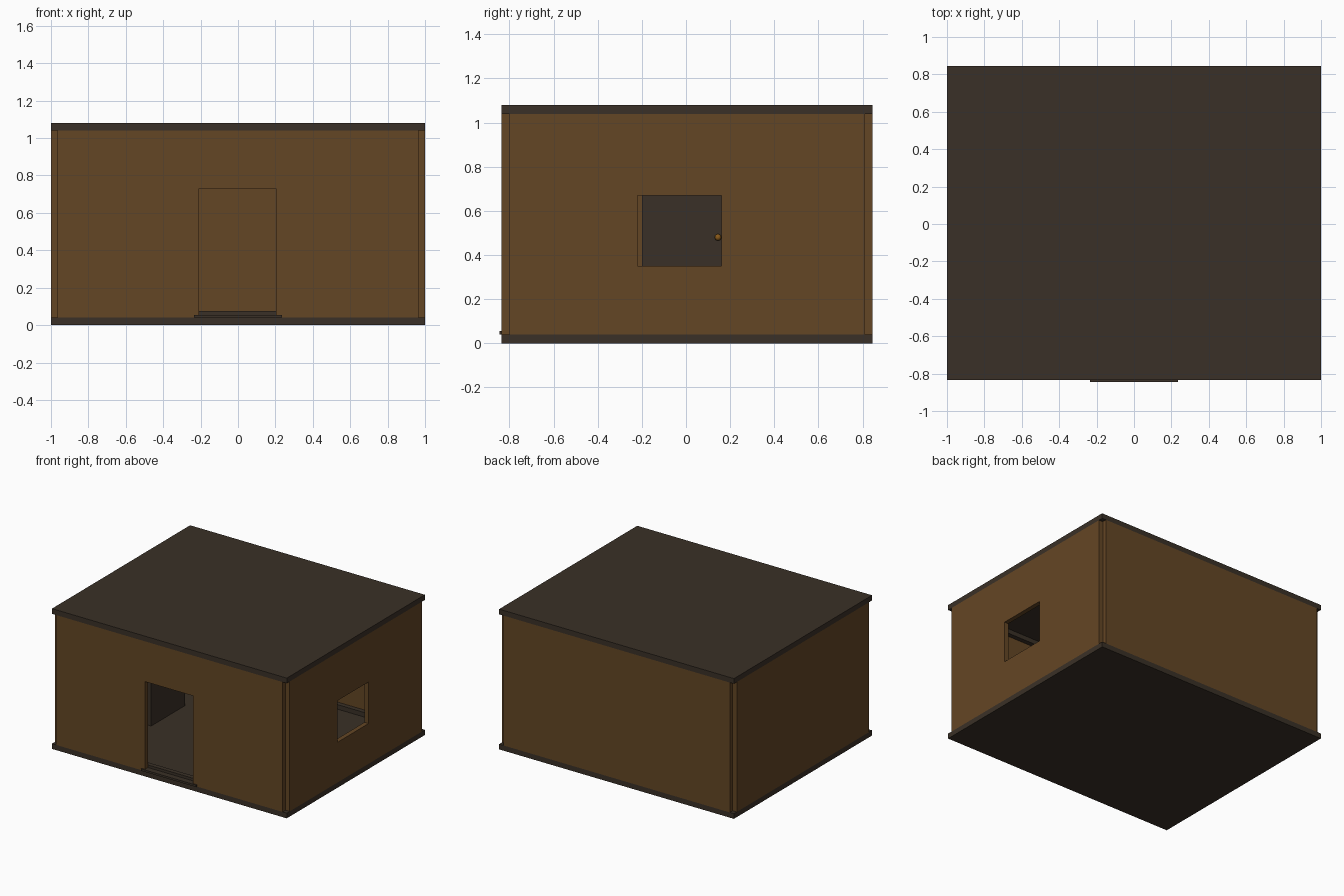
import bpy, bmesh
from mathutils import Vector

cube = bpy.data.objects.get("Cube")
if cube:
    bpy.data.objects.remove(cube, do_unlink=True)


def material(name, color):
    m = bpy.data.materials.new(name)
    m.use_nodes = True
    m.diffuse_color = (*color, 1)
    bsdf = next(n for n in m.node_tree.nodes if n.type == 'BSDF_PRINCIPLED')
    bsdf.inputs["Base Color"].default_value = (*color, 1)
    return m


BROWN = material("warm_brown_wood", (0.127, 0.061, 0.018))
DARK = material("dark_wood", (0.042, 0.030, 0.020))
BRASS = material("brass", (0.25, 0.10, 0.01))


def finish(bm, name, mat):
    bmesh.ops.recalc_face_normals(bm, faces=bm.faces)
    mesh = bpy.data.meshes.new(name)
    bm.to_mesh(mesh)
    bm.free()
    mesh.materials.append(mat)
    ob = bpy.data.objects.new(name, mesh)
    bpy.context.collection.objects.link(ob)
    return ob


def box(name, x, y, z, mat):
    """Box from (low, high) ranges on each axis."""
    bm = bmesh.new()
    bmesh.ops.create_cube(bm, size=1)
    for v in bm.verts:
        v.co = Vector([r[0] if c < 0 else r[1] for c, r in zip(v.co, (x, y, z))])
    return finish(bm, name, mat)


def open_wall(name, us, zs, holes, place, depth, mat):
    """Wall of grid cells, skipping the hole cells, extruded by depth."""
    bm = bmesh.new()
    grid = [[bm.verts.new(place(u, z)) for z in zs] for u in us]
    for i in range(len(us) - 1):
        for j in range(len(zs) - 1):
            if (i, j) not in holes:
                bm.faces.new((grid[i][j], grid[i + 1][j],
                              grid[i + 1][j + 1], grid[i][j + 1]))
    loose = [v for v in bm.verts if not v.link_faces]
    bmesh.ops.delete(bm, geom=loose, context='VERTS')
    faces = bm.faces[:]
    ext = bmesh.ops.extrude_face_region(bm, geom=faces, use_keep_orig=True)
    moved = [g for g in ext["geom"] if isinstance(g, bmesh.types.BMVert)]
    bmesh.ops.translate(bm, verts=moved, vec=depth)
    return finish(bm, name, mat)


# Main dimensions
F, B, T = -0.835, 0.845, 0.035
LOW, HIGH, TOP = 0.04, 1.04, 1.08
X_IN, F_IN, B_IN = 1 - T, F + T, B - T

# Floor and roof slabs
box("floor_slab", (-1, 1), (F, B), (0, LOW), DARK)
box("roof_slab", (-1, 1), (F, B), (HIGH, TOP), DARK)

# Walls, with notched outer corners
box("back_wall", (-X_IN, X_IN), (B_IN, B), (LOW, HIGH), BROWN)
box("left_blank_wall", (-1, -X_IN), (F_IN, B_IN), (LOW, HIGH), BROWN)
open_wall("front_wall", (-X_IN, -0.208, 0.203, X_IN), (LOW, 0.73, HIGH), {(1, 0)},
          lambda u, z: (u, F, z), (0, T, 0), BROWN)
open_wall("window_wall", (F_IN, -0.22, 0.16, B_IN), (LOW, 0.35, 0.67, HIGH), {(1, 1)},
          lambda u, z: (1, u, z), (-T, 0, 0), BROWN)

# Inner rails along the foot and head of the walls
for level, z in (("floor", (LOW, LOW + T)), ("ceiling", (HIGH - T, HIGH))):
    box(level + "_rail_front", (-X_IN, X_IN), (F_IN, F_IN + T), z, DARK)
    box(level + "_rail_back", (-X_IN, X_IN), (B_IN - T, B_IN), z, DARK)
    for side, s in (("left", 1), ("right", -1)):
        xs = sorted((s * X_IN, s * (X_IN - T)))
        box(level + "_rail_" + side, xs, (F_IN + T, B_IN - T), z, DARK)

# Doorstep
box("doorstep", (-0.235, 0.235), (-0.845, F_IN), (LOW, 0.055), DARK)

# Door leaf inside, with its knob
box("door_leaf", (-0.63, -0.60), (-0.20, 0.21), (LOW, 0.72), DARK)
bm = bmesh.new()
bmesh.ops.create_uvsphere(bm, u_segments=12, v_segments=8, radius=0.015)
bmesh.ops.translate(bm, verts=bm.verts, vec=(-0.59, 0.145, 0.48))
for f in bm.faces:
    f.smooth = True
finish(bm, "door_knob", BRASS)
